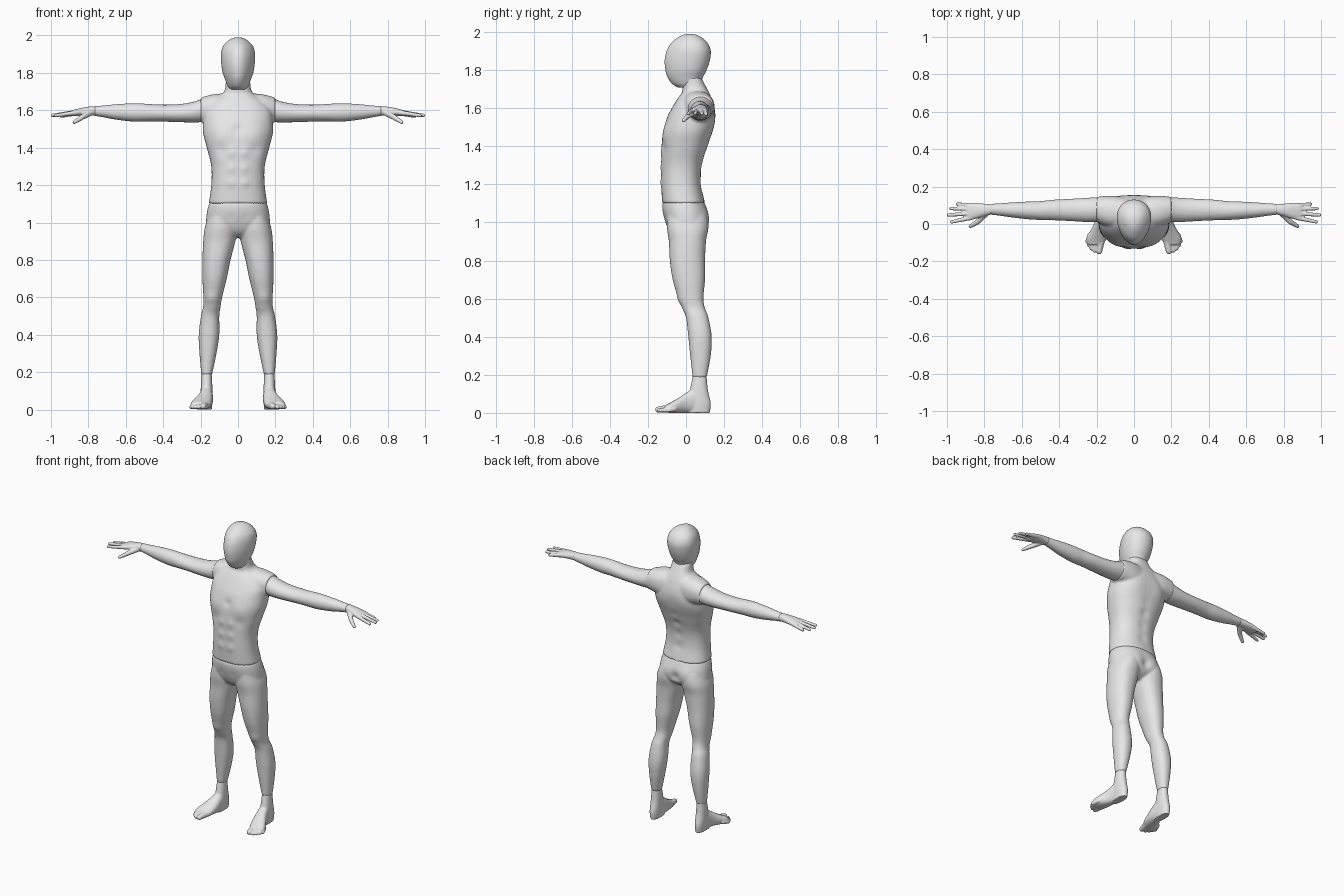
import bpy, bmesh, math
from mathutils import Matrix, Vector

if "Cube" in bpy.data.objects:
    bpy.data.objects.remove(bpy.data.objects["Cube"], do_unlink=True)

skin = bpy.data.materials.new("plain grey")
skin.use_nodes = True
grey = (.8, .8, .8, 1)
skin.diffuse_color = grey
skin.node_tree.nodes["Principled BSDF"].inputs["Base Color"].default_value = grey


def spline(rows, steps):
    """Smooth the section rows with a Catmull-Rom curve."""
    rows = [Vector(r) for r in rows]
    result = []
    for i in range(len(rows) - 1):
        before, start = rows[max(i - 1, 0)], rows[i]
        end, after = rows[i + 1], rows[min(i + 2, len(rows) - 1)]
        for k in range(steps):
            u = k / steps
            result.append(start + (end - before) * (u / 2)
                          + (before * 2 - start * 5 + end * 4 - after) * (u * u / 2)
                          + (start * 3 - before - end * 3 + after) * (u ** 3 / 2))
    return result + [rows[-1]]


def loft(bm, axis, rows, power=.9, taper=0, steps=6, segments=40):
    """Rows hold a position along the axis, then the low and high limits across it."""
    rings = []
    for t, a0, a1, b0, b1 in spline(rows, steps):
        ring = []
        for k in range(segments):
            angle = math.tau * k / segments
            c, s = math.cos(angle), math.sin(angle)
            c = math.copysign(abs(c) ** power, c)
            s = math.copysign(abs(s) ** power, s)
            a = (a0 + a1) / 2 + (a1 - a0) / 2 * c * (1 + taper * s)
            b = (b0 + b1) / 2 + (b1 - b0) / 2 * s
            place = {"x": (t, a, b), "y": (a, t, b), "z": (a, b, t)}[axis]
            ring.append(bm.verts.new(place))
        rings.append(ring)
    for low, high in zip(rings, rings[1:]):
        for k in range(segments):
            n = (k + 1) % segments
            bm.faces.new((low[k], low[n], high[n], high[k]))
    bm.faces.new(rings[0])
    bm.faces.new(rings[-1])


def symmetric(rows):
    return [(z, -w, w, front, back) for z, w, front, back in rows]


def digit(bm, points, r0, r1):
    """Tapered rounded tube for a finger or toe."""
    points = [Vector(p) for p in points]
    last = len(points) - 1
    radii = [r0 + (r1 - r0) * i / last for i in range(last + 1)]
    for p, r in zip(points, radii):
        bmesh.ops.create_uvsphere(bm, u_segments=16, v_segments=10, radius=r,
                                  matrix=Matrix.Translation(p))
    for i in range(last):
        span = points[i + 1] - points[i]
        turn = span.to_track_quat("Z", "Y").to_matrix().to_4x4()
        bmesh.ops.create_cone(bm, cap_ends=True, segments=16, depth=span.length,
                              radius1=radii[i], radius2=radii[i + 1],
                              matrix=Matrix.Translation((points[i] + points[i + 1]) / 2) @ turn)


def finish(bm, name, voxel=0, bumps=(), paired=False):
    """Fuse overlapping volumes, swell or dent muscles, and mirror paired parts."""
    bmesh.ops.recalc_face_normals(bm, faces=bm.faces)
    mesh = bpy.data.meshes.new(name)
    bm.to_mesh(mesh)
    bm.free()
    obj = bpy.data.objects.new("left_" + name if paired else name, mesh)
    bpy.context.collection.objects.link(obj)
    if voxel:
        fuse = obj.modifiers.new("fuse", "REMESH")
        fuse.mode, fuse.voxel_size = "VOXEL", voxel
        soften = obj.modifiers.new("soften", "SMOOTH")
        soften.factor, soften.iterations = .5, 5
        graph = bpy.context.evaluated_depsgraph_get()
        mesh = bpy.data.meshes.new_from_object(obj.evaluated_get(graph))
        obj.modifiers.clear()
        obj.data = mesh
    normals = [v.normal.copy() for v in mesh.vertices]
    for x, y, z, size, amount in bumps:
        for centre in {(x, y, z), (-x, y, z)}:
            for v, normal in zip(mesh.vertices, normals):
                gap = (v.co - Vector(centre)).length / size
                if gap < 3:
                    v.co += normal * amount * math.exp(-gap * gap)
    for v in mesh.vertices:
        v.co.z = max(v.co.z, 0)
    mesh.materials.clear()
    mesh.materials.append(skin)
    mesh.polygons.foreach_set("use_smooth", [True] * len(mesh.polygons))
    if paired:
        other = mesh.copy()
        other.transform(Matrix.Scale(-1, 4, (1, 0, 0)))
        other.flip_normals()
        bpy.context.collection.objects.link(bpy.data.objects.new("right_" + name, other))


# Egg-shaped blank head
bm = bmesh.new()
loft(bm, "z", symmetric([
    (1.71, .04, -.045, .05), (1.73, .055, -.075, .075), (1.765, .068, -.098, .09),
    (1.8, .08, -.108, .108), (1.85, .088, -.112, .125), (1.9, .09, -.102, .13),
    (1.94, .08, -.08, .115), (1.97, .055, -.045, .085), (1.985, .03, -.015, .055),
    (1.99, .006, .01, .03)]), power=1, taper=.2)
finish(bm, "head")

# Torso with neck and shoulder yoke
bm = bmesh.new()
loft(bm, "z", symmetric([
    (1.1, .157, -.125, .1), (1.2, .143, -.13, .08), (1.3, .143, -.13, .085),
    (1.4, .167, -.128, .115), (1.48, .187, -.118, .14), (1.55, .187, -.1, .153),
    (1.6, .18, -.075, .15), (1.65, .14, -.045, .135), (1.685, .09, -.02, .12),
    (1.71, .07, -.02, .107), (1.76, .065, -.015, .08)]), power=.85)
loft(bm, "x", [(side * x, *limits) for side, x, *limits in (
    (-1, .2, .01, .145, 1.535, 1.667), (-1, .12, -.02, .15, 1.52, 1.687),
    (1, 0, -.02, .14, 1.5, 1.69),
    (1, .12, -.02, .15, 1.52, 1.687), (1, .2, .01, .145, 1.535, 1.667))])
muscles = [(.085, -.1, 1.47, .055, .008), (0, -.12, 1.5, .025, -.006),
           (.09, -.12, 1.39, .035, -.005), (.09, .14, 1.52, .06, .006)]
muscles += [(.035, -.13, z, .025, .005) for z in (1.37, 1.29, 1.21)]
muscles += [(0, .1, z, .03, -.007) for z in (1.2, 1.28, 1.36, 1.44, 1.52)]
finish(bm, "torso", .007, muscles)

# Hips and legs fused together
bm = bmesh.new()
loft(bm, "z", symmetric([
    (1.115, .145, -.115, .09), (1.095, .157, -.125, .101), (1.04, .168, -.12, .117),
    (.98, .165, -.1, .115), (.945, .1, -.08, .09), (.92, .04, -.05, .05)]))
for side in (1, -1):
    loft(bm, "z", [(z, side * x0, side * x1, y0, y1) for z, x0, x1, y0, y1 in (
        (1.04, .02, .155, -.1, .1), (.97, .004, .178, -.1, .115),
        (.9, .014, .186, -.09, .105), (.8, .04, .19, -.085, .1),
        (.7, .06, .19, -.07, .1), (.6, .085, .185, -.04, .091),
        (.55, .093, .186, -.02, .1), (.5, .1, .198, 0, .118),
        (.4, .1, .21, .012, .135), (.3, .115, .206, .022, .13),
        (.185, .139, .196, .035, .109))])
finish(bm, "legs", .007, [
    (.075, .11, 1.02, .05, .008), (0, .12, 1, .03, -.012),
    (.14, -.03, .6, .03, .005), (.04, -.12, 1.03, .03, -.003)])

# Arms
bm = bmesh.new()
loft(bm, "x", [
    (.19, .012, .143, 1.537, 1.663), (.24, .01, .14, 1.535, 1.645),
    (.32, .015, .135, 1.537, 1.632), (.42, .02, .13, 1.54, 1.63),
    (.5, .022, .122, 1.54, 1.635), (.56, .025, .12, 1.54, 1.637),
    (.65, .035, .115, 1.55, 1.632), (.72, .045, .11, 1.563, 1.625),
    (.765, .05, .107, 1.57, 1.622)], power=1)
finish(bm, "arm", paired=True)

# Hands with spread fingers
bm = bmesh.new()
loft(bm, "x", [
    (.755, .052, .105, 1.572, 1.62), (.79, .045, .107, 1.572, 1.62),
    (.84, .03, .112, 1.57, 1.612), (.88, .02, .113, 1.568, 1.602),
    (.895, .026, .108, 1.572, 1.597)])
for base, tip in (((.87, .034, 1.587), (.975, .011, 1.572)),
                  ((.87, .057, 1.589), (.993, .048, 1.573)),
                  ((.87, .08, 1.587), (.981, .083, 1.571)),
                  ((.87, .1, 1.584), (.945, .106, 1.568))):
    digit(bm, (base, tip), .013, .009)
digit(bm, ((.79, .06, 1.588), (.835, .012, 1.562), (.875, -.012, 1.536)), .018, .01)
finish(bm, "hand", .0035, paired=True)

# Feet with toes, turned slightly outward
bm = bmesh.new()
loft(bm, "z", [
    (.195, .141, .194, .036, .108), (.12, .137, .199, .02, .115),
    (.05, .136, .2, 0, .13), (0, .14, .196, 0, .125)])
loft(bm, "y", [
    (.1, .14, .195, 0, .1), (.05, .135, .2, 0, .13), (0, .134, .214, 0, .105),
    (-.04, .138, .235, 0, .078), (-.08, .147, .253, 0, .055),
    (-.11, .165, .248, .002, .04)])
digit(bm, ((.175, -.08, .024), (.186, -.146, .017)), .022, .016)
for base, tip in (((.2, -.08), (.212, -.143)), ((.215, -.08), (.228, -.13)),
                  ((.225, -.07), (.241, -.113)), ((.235, -.06), (.25, -.094))):
    digit(bm, ((*base, .022), (*tip, .013)), .015, .011)
finish(bm, "foot", .004, paired=True)
